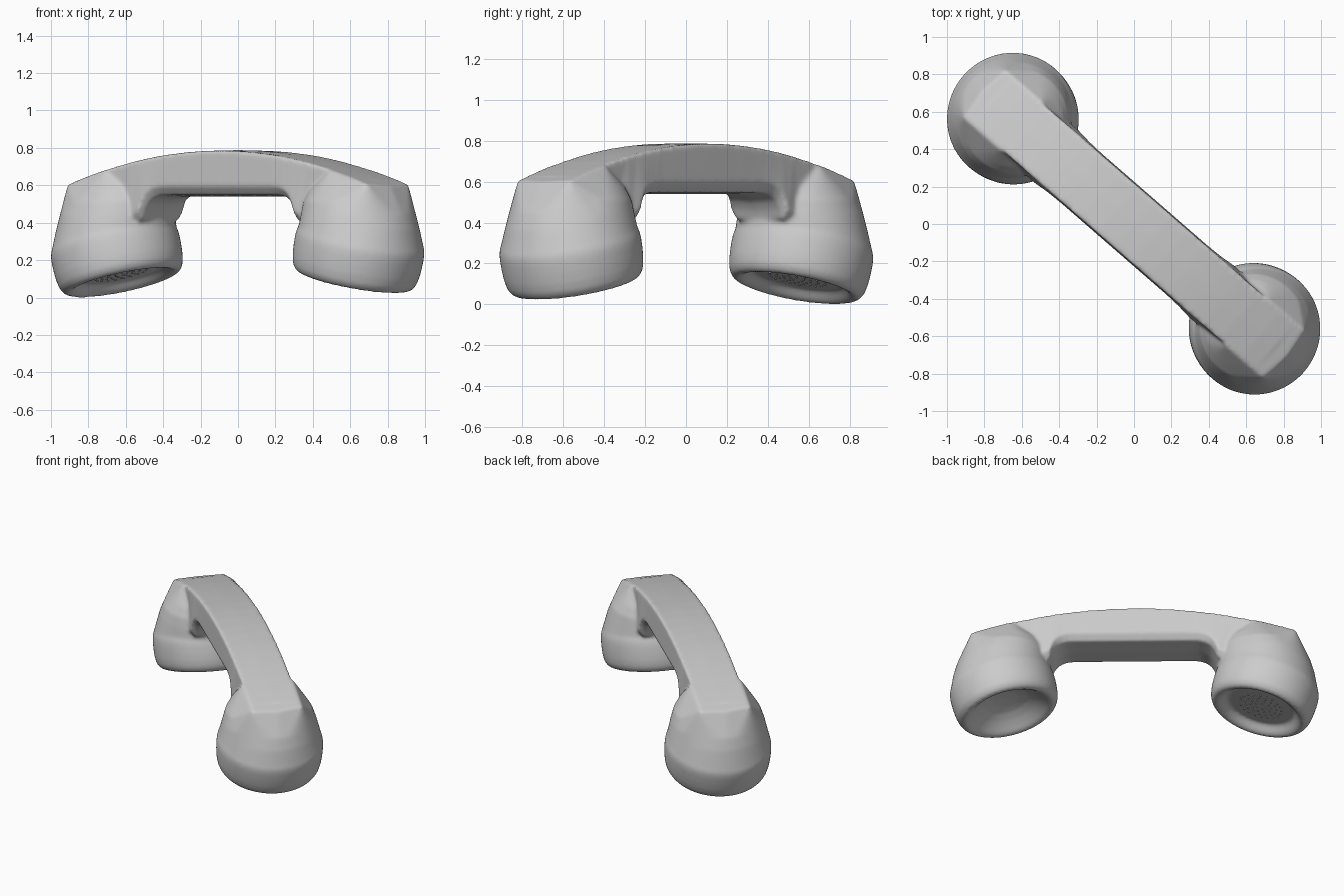
import bpy, bmesh, math
from mathutils import Matrix, Vector

if "Cube" in bpy.data.objects:
    bpy.data.objects.remove(bpy.data.objects["Cube"])

TURN = Matrix.Rotation(math.radians(-41), 4, 'Z')   # handset lies diagonally


def finish(name, bm, angle=60):
    bmesh.ops.recalc_face_normals(bm, faces=bm.faces)
    bm.transform(TURN)
    me = bpy.data.meshes.new(name)
    bm.to_mesh(me)
    bm.free()
    ob = bpy.data.objects.new(name, me)
    bpy.context.collection.objects.link(ob)
    bpy.ops.object.select_all(action='DESELECT')
    bpy.context.view_layer.objects.active = ob
    ob.select_set(True)
    bpy.ops.object.shade_smooth_by_angle(angle=math.radians(angle))
    return ob


def top_z(u):
    return 0.785 - 0.16 * u * u


def ring(r, h, n=64):
    return [Vector((r * math.cos(2 * math.pi * i / n), r * math.sin(2 * math.pi * i / n), h))
            for i in range(n)]


def side_spin(side):
    return Matrix.Rotation(0 if side > 0 else math.pi, 4, 'Z')


def cup_frame(side, tilt, z):
    # local z is the cup axis, local +x points outward from the handset centre
    return (side_spin(side) @ Matrix.Translation((0.818, 0, z))
            @ Matrix.Rotation(math.radians(tilt), 4, 'Y'))


def loft(bm, rings):
    rows = [[bm.verts.new(p) for p in r] for r in rings]
    for a, b in zip(rows, rows[1:]):
        for i in range(len(a)):
            j = (i + 1) % len(a)
            bm.faces.new((a[i], a[j], b[j], b[i]))
    bm.faces.new(rows[0])
    bm.faces.new(rows[-1])


def add_beam(bm):
    # curved grip: top arc, chamfered flat underside, fillets down into the cups
    half = [(0, .54, .172), (.12, .54, .172), (.24, .54, .172), (.37, .54, .172), (.43, .537, .174),
            (.47, .525, .176), (.505, .50, .18), (.53, .46, .184), (.548, .41, .186),
            (.62, .37, .18), (.75, .38, .165), (.9, .42, .165), (1.0, .45, .165)]
    stations = [(-u, z, w) for u, z, w in half[:0:-1]] + half
    rings = []
    for u, zb, w in stations:
        zt = top_z(u)
        rings.append([Vector((u, v, z)) for v, z in (
            (-.165, zt), (0, zt + .003), (.165, zt), (w, zb + .055), (w - .035, zb + .008),
            (0, zb), (-w + .035, zb + .008), (-w, zb + .055))])
    loft(bm, rings)


def add_shoulder(bm, side, frame):
    # domed hull from the round cap up to the end of the grip
    pts = [frame @ p for p in ring(.339, .19) + ring(.340, .235)]
    spin = side_spin(side)
    for u, r, z in ((.862, .322, .36), (.853, .308, .44), (.84, .285, .51),
                    (.825, .245, .57), (.81, .20, .615)):
        pts += [spin @ (p + Vector((u, 0, 0))) for p in ring(r, z)]
    for u in (.8, .86, .92, .98, 1.06):
        pts += [spin @ Vector((u, v, top_z(u))) for v in (-.168, .168)]
    pts.append(spin @ Vector((1.082, 0, .598)))
    verts = [bm.verts.new(p) for p in pts]
    bmesh.ops.convex_hull(bm, input=verts)
    bmesh.ops.delete(bm, geom=[v for v in bm.verts if not v.link_faces], context='VERTS')


def add_cap(bm, frame, recess):
    # lathed cap with thick rolled rim and recessed face
    outer = [(.262, .014), (.28, .002), (.30, -.002), (.32, .010), (.336, .036), (.345, .08),
             (.349, .13), (.350, .18), (.348, .21), (.342, .234), (.3, .24)]
    loft(bm, [[frame @ p for p in ring(r, h)] for r, h in recess + outer])


ends = [(-1, cup_frame(-1, 15.5, .081),
         [(.01, .045), (.1, .046), (.19, .048), (.222, .05), (.24, .036)]),
        (1, cup_frame(1, 13.5, .093),
         [(.01, .115), (.09, .108), (.15, .09), (.2, .062), (.238, .034)])]

# handset body: grip, shoulders and caps fused into one moulded shell
bm = bmesh.new()
add_beam(bm)
for side, frame, recess in ends:
    add_shoulder(bm, side, frame)
    add_cap(bm, frame, recess)
body = finish("handset_body", bm)
rm = body.modifiers.new("fuse", 'REMESH')
rm.mode = 'VOXEL'
rm.voxel_size = 0.01
rm.use_smooth_shade = True
sm = body.modifiers.new("soften", 'SMOOTH')
sm.factor = 0.5
sm.iterations = 10

# small raised dots on the earpiece grille
bm = bmesh.new()
frame = ends[0][1]
for k in range(1, 5):
    for i in range(5 * k):
        a = 2 * math.pi * i / (5 * k)
        at = Matrix.Translation((.035 * k * math.cos(a), .035 * k * math.sin(a), .047))
        bmesh.ops.create_uvsphere(bm, u_segments=8, v_segments=4, radius=.006, matrix=frame @ at)
finish("earpiece_grille", bm)
